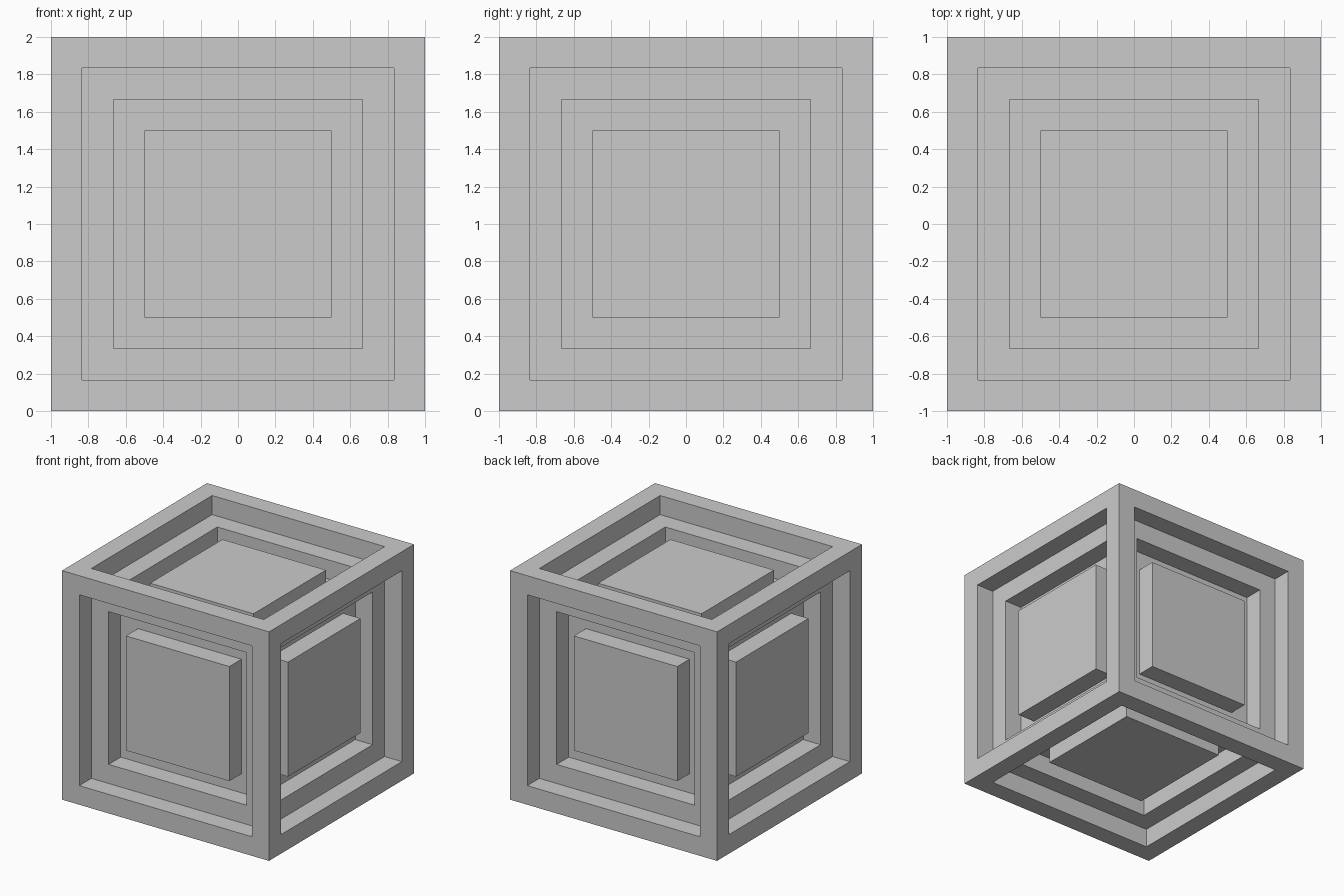
import bpy, bmesh

if "Cube" in bpy.data.objects:
    bpy.data.objects.remove(bpy.data.objects["Cube"])

STEP = 1 / 6

bm = bmesh.new()
bmesh.ops.create_cube(bm, size=2)
panels = list(bm.faces)

# each side: two recessed square steps, then a raised centre block
for offset in (-STEP, -STEP, STEP):
    bmesh.ops.inset_individual(bm, faces=panels, thickness=STEP, use_even_offset=True)
    panels = bmesh.ops.extrude_discrete_faces(bm, faces=panels)["faces"]
    for f in panels:
        # push straight along the side's outward axis
        c = f.calc_center_median().normalized()
        bmesh.ops.translate(bm, verts=f.verts[:], vec=c * offset)

# stand the cube on the ground plane
bmesh.ops.translate(bm, verts=bm.verts[:], vec=(0, 0, 1))
bm.normal_update()

mesh = bpy.data.meshes.new("stepped_cube")
bm.to_mesh(mesh)
bm.free()
cube = bpy.data.objects.new("stepped_cube", mesh)
bpy.context.collection.objects.link(cube)
